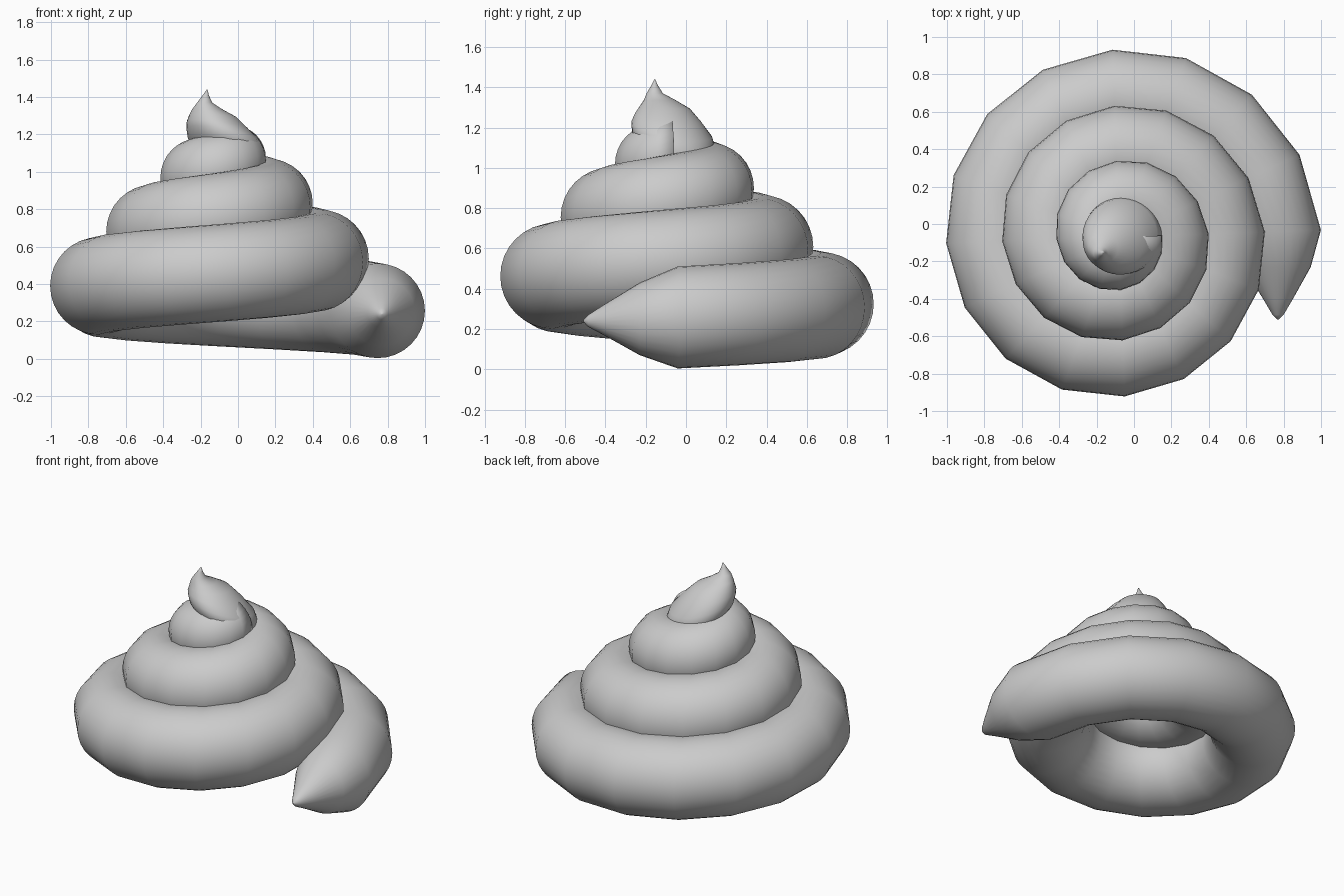
import bpy, bmesh
from math import sin, cos, radians, pi
from mathutils import Vector

cube = bpy.data.objects.get("Cube")
if cube:
    bpy.data.objects.remove(cube)

SIDES = 32
AXIS = Vector((-0.08, -0.07, 0))
UP = Vector((0, 0, 1))

grey = bpy.data.materials.new("light grey")
grey.use_nodes = True
tone = (0.6, 0.6, 0.6, 1)
grey.diffuse_color = tone
grey.node_tree.nodes["Principled BSDF"].inputs["Base Color"].default_value = tone


def ring(center, radius, across, up):
    """Circle of points in the plane of two directions."""
    return [center + radius * (across * cos(a) + up * sin(a))
            for a in (2 * pi * i / SIDES for i in range(SIDES))]


def skin(name, rings):
    """Join rings into a closed, smooth tube."""
    bm = bmesh.new()
    loops = [[bm.verts.new(p) for p in r] for r in rings]
    for a, b in zip(loops, loops[1:]):
        for i in range(SIDES):
            j = (i + 1) % SIDES
            bm.faces.new((a[i], a[j], b[j], b[i]))
    bm.faces.new(loops[0])
    bm.faces.new(loops[-1])
    bmesh.ops.recalc_face_normals(bm, faces=bm.faces)
    for f in bm.faces:
        f.smooth = True
    mesh = bpy.data.meshes.new(name)
    bm.to_mesh(mesh)
    bm.free()
    mesh.materials.append(grey)
    bpy.context.collection.objects.link(bpy.data.objects.new(name, mesh))


def blend(keys, angle):
    """Outer reach, height and tube radius between the half-turn keys."""
    k = min(int(angle // 180), len(keys) - 2)
    t = angle / 180 - k
    return [a + (b - a) * t for a, b in zip(keys[k], keys[k + 1])]


# Tapered tail lying along the ground
tail = [(0.77, -0.51, 0.24, 0.004), (0.77, -0.485, 0.24, 0.03),
        (0.77, -0.4, 0.245, 0.08), (0.765, -0.23, 0.25, 0.18)]
rings = [ring(Vector(p[:3]), p[3], Vector((1, 0, 0)), UP) for p in tail]

# Coil: outer reach, height, tube radius at every half turn
keys = [(1.08, 0.257, 0.253), (0.925, 0.39, 0.26), (0.78, 0.535, 0.262),
        (0.625, 0.68, 0.252), (0.48, 0.83, 0.24), (0.335, 0.97, 0.21),
        (0.23, 1.07, 0.18)]
STEPS = 16
for n in range(3 * STEPS + 1):
    angle = 360 * n / STEPS
    reach, height, radius = blend(keys, angle)
    a = radians(angle + 2)
    out = Vector((cos(a), sin(a), 0))
    rings.append(ring(AXIS + out * (reach - radius) + UP * height, radius, out, UP))
skin("coil", rings)

# Curled tip: tilted rings that level out and draw to a point
tip = [(-0.05, -0.05, 1.04, 0.17, 0.3), (-0.06, -0.06, 1.13, 0.215, 0.25),
       (-0.075, -0.07, 1.19, 0.205, 0.2), (-0.11, -0.09, 1.25, 0.165, 0.12),
       (-0.135, -0.105, 1.3, 0.125, 0.05), (-0.165, -0.13, 1.335, 0.08, 0),
       (-0.178, -0.155, 1.37, 0.04, 0), (-0.172, -0.156, 1.41, 0.016, 0),
       (-0.165, -0.155, 1.44, 0.002, 0)]
rings = []
for x, y, z, radius, slope in tip:
    across = Vector((1, 0, -slope)).normalized()
    along = Vector((0, 1, -slope)).normalized()
    rings.append(ring(Vector((x, y, z)), radius, across, along))
skin("curled_tip", rings)
